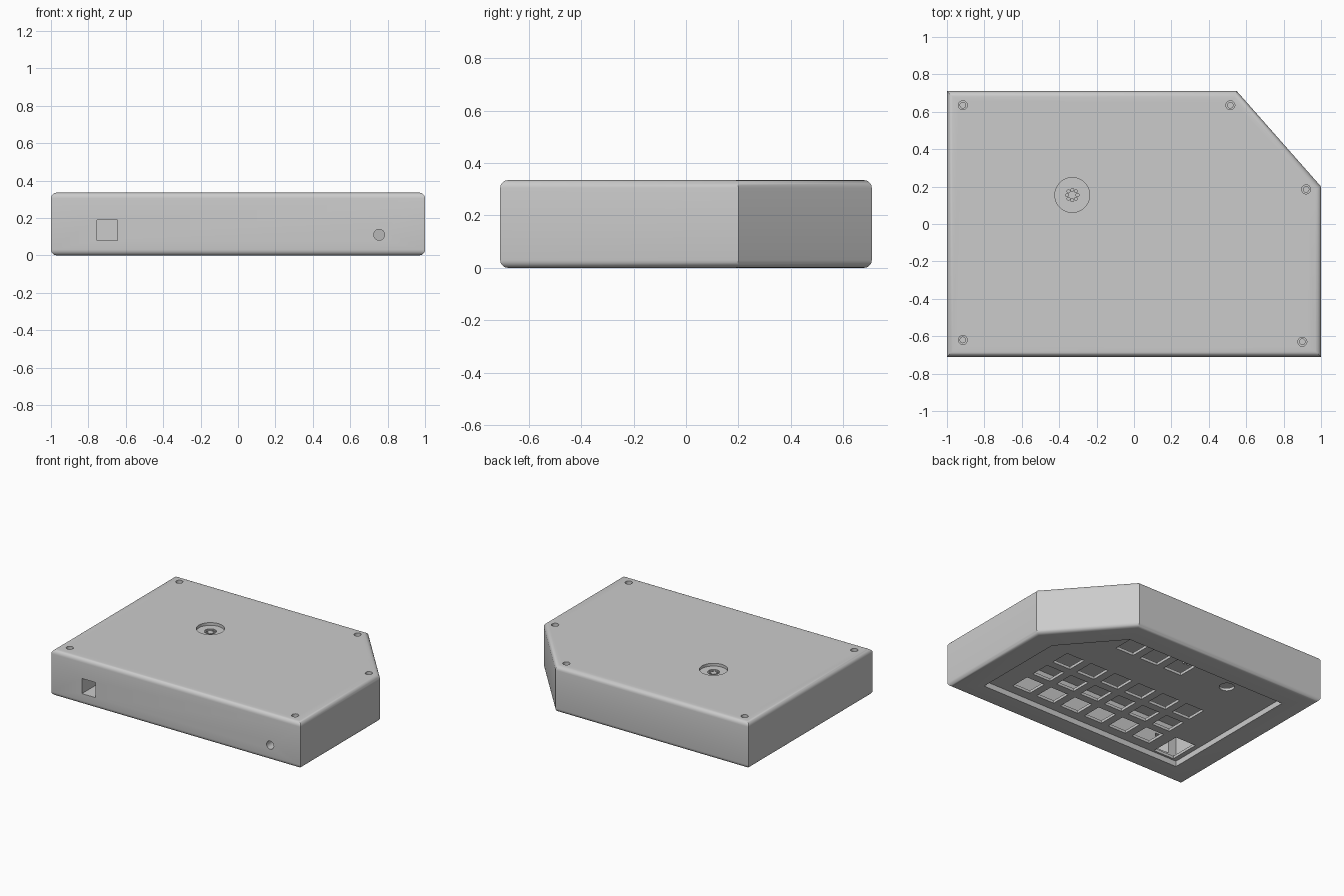
import bpy, bmesh, math
from mathutils import Matrix

cube = bpy.data.objects.get("Cube")
if cube:
    bpy.data.objects.remove(cube, do_unlink=True)

grey = bpy.data.materials.new("plain_grey")
grey.use_nodes = True
grey.diffuse_color = (0.6, 0.6, 0.6, 1)
grey.node_tree.nodes["Principled BSDF"].inputs["Base Color"].default_value = (0.6, 0.6, 0.6, 1)


def finish(bm, name):
    bmesh.ops.recalc_face_normals(bm, faces=bm.faces[:])
    mesh = bpy.data.meshes.new(name)
    bm.to_mesh(mesh)
    bm.free()
    mesh.materials.append(grey)
    ob = bpy.data.objects.new(name, mesh)
    bpy.context.collection.objects.link(ob)
    return ob


def prism(name, outline, z0, z1, round_edge=0):
    """Extrude an outline upward, optionally rounding its top and bottom rims."""
    bm = bmesh.new()
    base = bm.faces.new([bm.verts.new((x, y, z0)) for x, y in outline])
    ext = bmesh.ops.extrude_face_region(bm, geom=[base])
    moved = [v for v in ext["geom"] if isinstance(v, bmesh.types.BMVert)]
    bmesh.ops.translate(bm, verts=moved, vec=(0, 0, z1 - z0))
    if round_edge:
        rims = [e for e in bm.edges if abs(e.verts[0].co.z - e.verts[1].co.z) < 1e-5]
        bmesh.ops.bevel(bm, geom=rims, offset=round_edge, segments=5,
                        profile=0.5, affect='EDGES')
    return finish(bm, name)


def box(name, x0, x1, y0, y1, z0, z1):
    return prism(name, [(x0, y0), (x1, y0), (x1, y1), (x0, y1)], z0, z1)


def cylinder(name, x, y, z0, z1, r, sides=32):
    bm = bmesh.new()
    bmesh.ops.create_cone(bm, cap_ends=True, segments=sides, radius1=r, radius2=r,
                          depth=z1 - z0, matrix=Matrix.Translation((x, y, (z0 + z1) / 2)))
    return finish(bm, name)


def cut(target, cutter):
    """Subtract the cutter, bake the result and drop the cutter."""
    cutter.hide_render = True
    mod = target.modifiers.new("cut", 'BOOLEAN')
    mod.operation = 'DIFFERENCE'
    mod.solver = 'EXACT'
    mod.object = cutter
    bpy.context.view_layer.update()
    graph = bpy.context.evaluated_depsgraph_get()
    baked = bpy.data.meshes.new_from_object(target.evaluated_get(graph))
    target.modifiers.clear()
    target.data = baked
    bpy.data.objects.remove(cutter, do_unlink=True)


TOP = 0.335
CEILING = 0.295
outer = [(-1, -0.71), (1, -0.71), (1, 0.2), (0.55, 0.71), (-1, 0.71)]
inner = [(-0.82, -0.55), (0.82, -0.55), (0.82, 0.14), (0.48, 0.53), (-0.82, 0.53)]

# Hollow case, open underneath
case = prism("case_shell", outer, 0, TOP, 0.03)
cut(case, prism("cavity", inner, -0.1, CEILING))

# Screw holes with counterbores
for x, y in [(-0.915, 0.635), (0.515, 0.635), (0.92, 0.185), (0.9, -0.63), (-0.915, -0.62)]:
    cut(case, cylinder("screw_head", x, y, TOP - 0.025, TOP + 0.1, 0.024))
    cut(case, cylinder("screw_bore", x, y, 0.1, TOP + 0.1, 0.015))

# Square port and round jack through the front wall
cut(case, box("port", -0.755, -0.645, -0.8, -0.5, 0.08, 0.19))
jack = cylinder("jack", 0, 0, -0.15, 0.15, 0.029)
jack.data.transform(Matrix.Translation((0.755, -0.65, 0.11)) @ Matrix.Rotation(math.pi / 2, 4, 'X'))
cut(case, jack)

# Round dish in the lid with a perforated hub
hx, hy = -0.33, 0.155
cut(case, cylinder("dish", hx, hy, TOP - 0.02, TOP + 0.1, 0.093, 48))
cut(case, cylinder("hub_seat", hx, hy, 0.2, TOP + 0.1, 0.04))
hub = cylinder("lid_hub", hx, hy, CEILING, TOP - 0.025, 0.04)
for i in range(8):
    a = i * math.tau / 8
    cut(hub, cylinder("hub_hole", hx + 0.028 * math.cos(a), hy + 0.028 * math.sin(a),
                      0.2, 0.4, 0.008, 12))

# Recessed key plate
plate = prism("key_plate", inner, 0.04, 0.06)
PITCH, HALF = 0.204, 0.0735
keys = [(0.56 - PITCH * c, -PITCH * r) for r in range(3) for c in range(6)]
keys += [(0.36 - PITCH * c, 0.405) for c in range(3)]
for x, y in keys:
    cut(plate, box("key", x - HALF, x + HALF, y - HALF, y + HALF, 0, 0.1))
cut(plate, cylinder("dial", -0.45, 0.41, 0, 0.1, 0.05))
cut(plate, box("board_window", -0.785, -0.62, -0.535, -0.31, 0, 0.1))

# Smooth shading with crisp edges
bpy.ops.object.select_all(action='DESELECT')
for ob in (case, hub, plate):
    ob.select_set(True)
bpy.context.view_layer.objects.active = case
bpy.ops.object.shade_smooth_by_angle(angle=math.radians(30))
